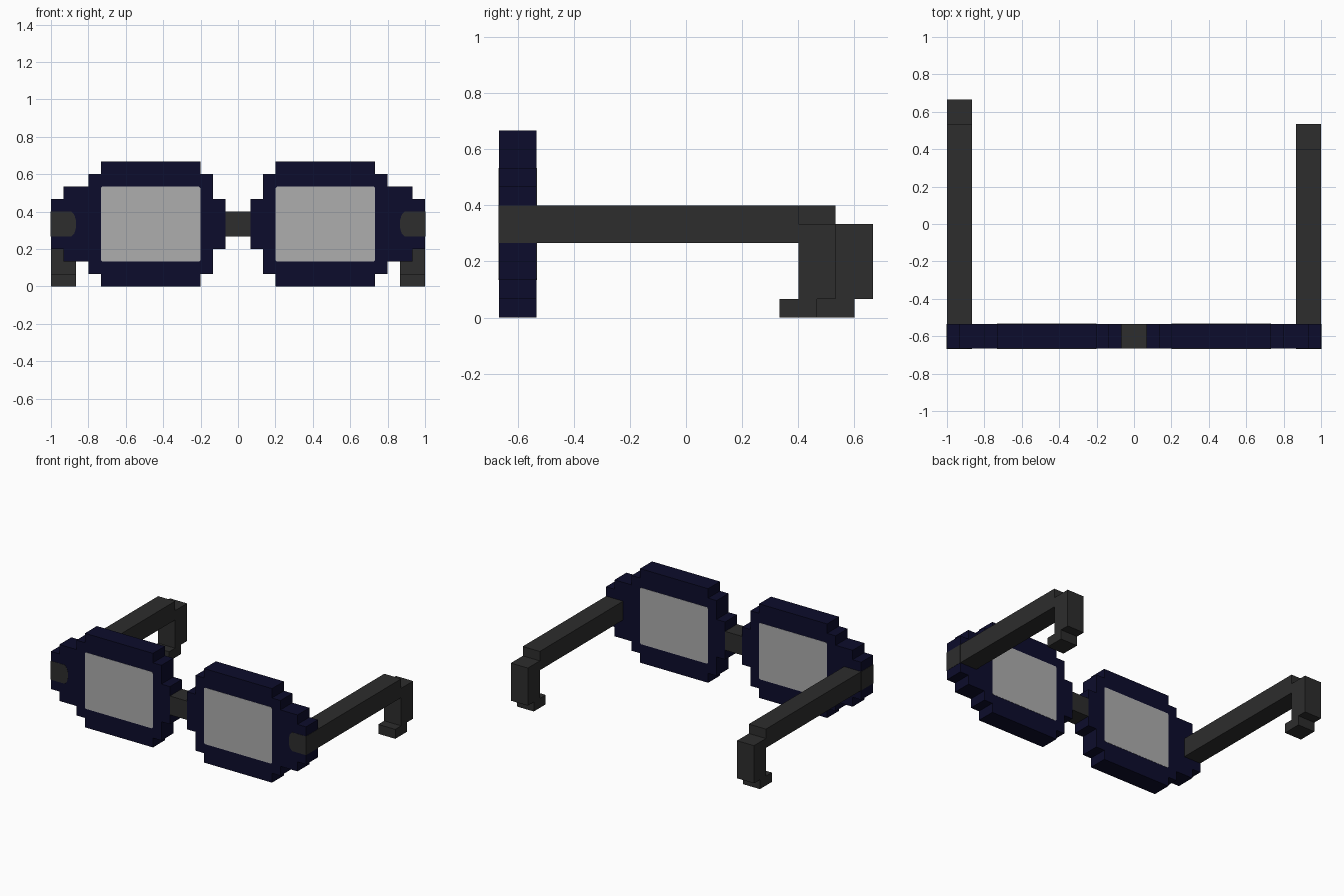
import bpy, bmesh
from mathutils import Vector

cube = bpy.data.objects.get("Cube")
if cube:
    bpy.data.objects.remove(cube, do_unlink=True)


def material(name, rgb):
    m = bpy.data.materials.new(name)
    m.use_nodes = True
    col = (*rgb, 1.0)
    m.diffuse_color = col
    bsdf = m.node_tree.nodes["Principled BSDF"]
    bsdf.inputs["Base Color"].default_value = col
    bsdf.inputs["Roughness"].default_value = 0.8
    return m


NAVY = material("navy", (0.0037, 0.0037, 0.025))
CHARCOAL = material("charcoal", (0.026, 0.026, 0.026))
GREY = material("lens grey", (0.418, 0.418, 0.418))

U = 1 / 15              # one grid unit
FRONT, BACK = -10 * U, -8 * U
SKIN = 0.0015           # how far painted parts stand proud


def extrude(name, points, axis, lo, hi, mat):
    """Extrude a 2D outline: axis 'y' takes (x, z) points, axis 'x' takes (y, z)."""
    bm = bmesh.new()
    if axis == "y":
        verts = [bm.verts.new((a, lo, b)) for a, b in points]
        step = Vector((0, hi - lo, 0))
    else:
        verts = [bm.verts.new((lo, a, b)) for a, b in points]
        step = Vector((hi - lo, 0, 0))
    face = bm.faces.new(verts)
    new = bmesh.ops.extrude_face_region(bm, geom=[face])["geom"]
    bmesh.ops.translate(bm, vec=step,
                        verts=[v for v in new if isinstance(v, bmesh.types.BMVert)])
    bmesh.ops.recalc_face_normals(bm, faces=bm.faces)
    mesh = bpy.data.meshes.new(name)
    bm.to_mesh(mesh)
    bm.free()
    mesh.materials.append(mat)
    obj = bpy.data.objects.new(name, mesh)
    bpy.context.collection.objects.link(obj)
    return obj


def chamfered(x0, x1, z0, z1, c):
    """Rectangle with all four corners clipped."""
    return [(x0 + c, z0), (x1 - c, z0), (x1, z0 + c), (x1, z1 - c),
            (x1 - c, z1), (x0 + c, z1), (x0, z1 - c), (x0, z0 + c)]


# Lower half of the stepped rim outline in grid units, mirrored about z = 5
lower = [(1, 3), (2, 3), (2, 1), (3, 1), (3, 0), (11, 0), (11, 1),
         (12, 1), (12, 2), (14, 2), (14, 3), (15, 3)]
rim = lower + [(x, 10 - z) for x, z in reversed(lower)]

# The two arms differ in length by two grid units
for side, s, end in (("left", 1, 6), ("right", -1, 8)):
    extrude(f"{side}_rim", [(s * x * U, z * U) for x, z in rim],
            "y", FRONT, BACK, NAVY)

    # Lens panes on both faces of the rim
    pane = [(s * x, z) for x, z in chamfered(3 * U, 11 * U, 2 * U, 8 * U, 0.008)]
    for label, y in (("front", FRONT), ("back", BACK)):
        extrude(f"{side}_lens_{label}", pane, "y", y - SKIN, y + SKIN, GREY)

    # Hinge set into the rim, with rounded inner corners
    x0, x1, z0, z1 = 13 * U, 15 * U + SKIN, 4 * U, 6 * U
    hinge = [(x1, z0), (x0 + 0.025, z0), (x0 + 0.008, z0 + 0.018),
             (x0, z0 + 0.045), (x0, z1 - 0.045), (x0 + 0.008, z1 - 0.018),
             (x0 + 0.025, z1), (x1, z1)]
    extrude(f"{side}_hinge", [(s * x, z) for x, z in hinge],
            "y", FRONT - SKIN, BACK, CHARCOAL)

    # Arm with a dropped ear hook and a forward-turned foot
    arm = [(-8, 4), (end, 4), (end, 1), (end - 1, 1), (end - 1, 0),
           (end + 1, 0), (end + 1, 1), (end + 2, 1), (end + 2, 5),
           (end, 5), (end, 6), (-8, 6)]
    extrude(f"{side}_arm", [(y * U, z * U) for y, z in arm],
            "x", s * 13 * U, s * 15 * U, CHARCOAL)

# Bridge between the rims
extrude("bridge", [(-U, 4 * U), (U, 4 * U), (U, 6 * U), (-U, 6 * U)],
        "y", FRONT, BACK, CHARCOAL)
